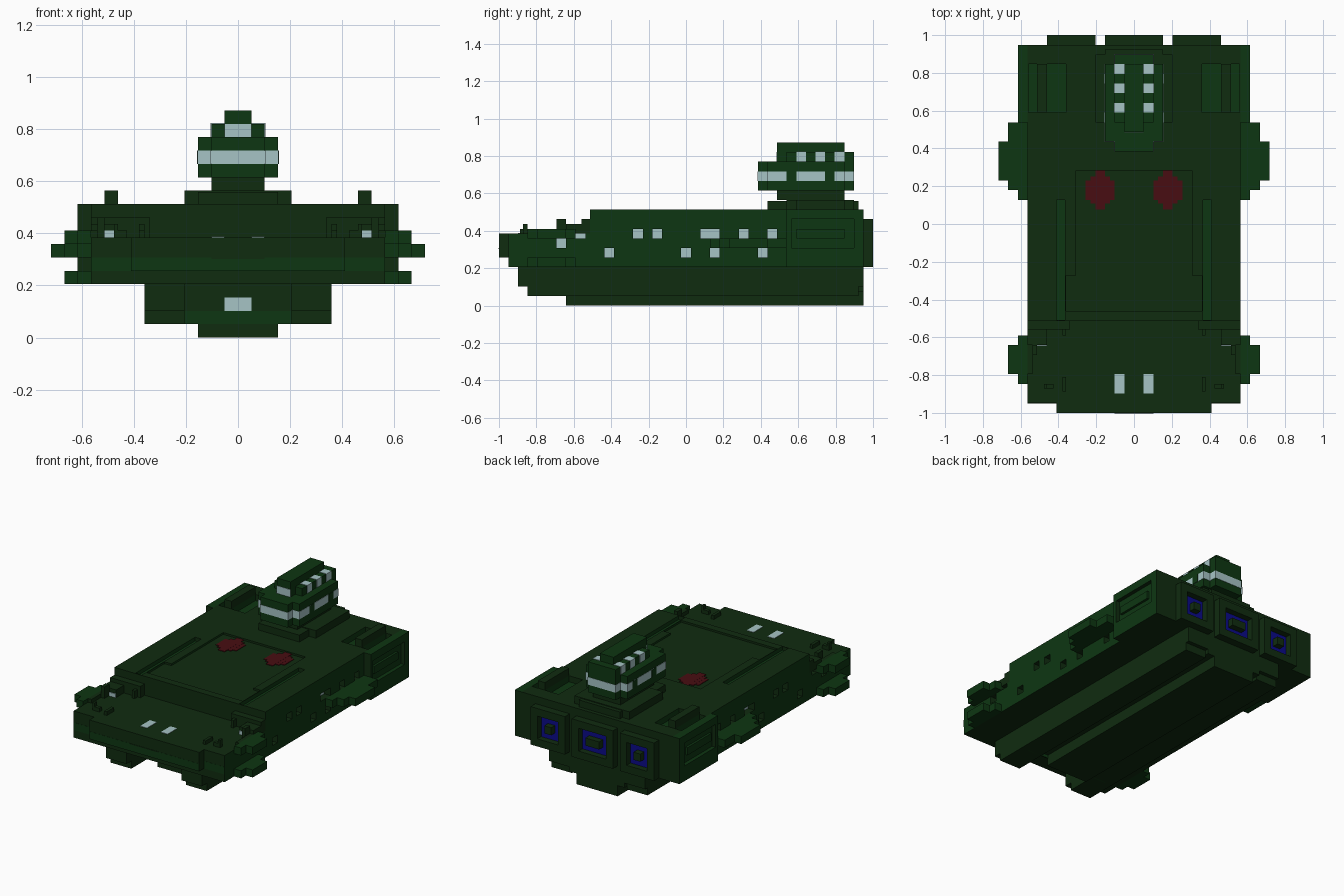
import bpy
import bmesh

UNIT = 2 / 39  # edge of one building block


def make_material(name, color):
    mat = bpy.data.materials.new(name)
    mat.use_nodes = True
    mat.diffuse_color = (*color, 1)
    mat.node_tree.nodes["Principled BSDF"].inputs["Base Color"].default_value = (*color, 1)
    return mat


DARK = make_material("dark green", (.005, .025, .005))
LIGHT = make_material("hull green", (.0042, .037, .006))
GLASS = make_material("pale glass", (.38, .55, .56))
RED = make_material("deck red", (.065, .004, .006))
BLUE = make_material("engine blue", (.003, .003, .25))


def blocks(name, boxes, *materials, mirror=False):
    """Boxes in block units: x range, y range from the bow, z range."""
    mesh = bpy.data.meshes.new(name)
    bm = bmesh.new()
    if mirror:
        boxes = boxes + [((-xs[1], -xs[0]), ys, zs) for xs, ys, zs in boxes]
    for box in boxes:
        verts = bmesh.ops.create_cube(bm, size=1)["verts"]
        for v in verts:
            for axis, (low, high) in enumerate(box):
                v.co[axis] = high if v.co[axis] > 0 else low
            v.co.y -= 19.5
            v.co *= UNIT
    bm.to_mesh(mesh)
    bm.free()
    for mat in materials:
        mesh.materials.append(mat)
    obj = bpy.data.objects.new(name, mesh)
    bpy.context.collection.objects.link(obj)
    return obj


def carve(obj, cutter):
    mod = obj.modifiers.new("carve", "BOOLEAN")
    mod.operation = "DIFFERENCE"
    mod.solver = "EXACT"
    mod.object = cutter
    cutter.hide_render = True
    bpy.context.view_layer.objects.active = obj
    bpy.ops.object.modifier_apply(modifier=mod.name)
    bpy.data.objects.remove(cutter)


def paint(obj, rule):
    for face in obj.data.polygons:
        face.material_index = rule(face.normal, face.center / UNIT)


def wide(half):
    return (-half, half)


cube = bpy.data.objects.get("Cube")
if cube:
    bpy.data.objects.remove(cube)

# Main hull with a low bow deck
hull = blocks("main_hull", [(wide(11), (1, 38), (4, 10))], DARK, LIGHT)
carve(hull, blocks("bow_cutter", [(wide(15), (0, 9.5), (7.5, 12))]))

# Recessed side portholes, as (start, end, sill height)
ports = [(8, 9, 7), (14, 15, 7), (16, 17, 7), (21, 23, 7), (25, 26, 7), (28, 29, 7),
         (6, 7, 6), (11, 12, 5), (19, 20, 5), (22, 23, 5), (27, 28, 5)]
carve(hull, blocks("port_cutter",
                   [((10, 15), (a, b), (z, z + 1)) for a, b, z in ports], mirror=True))
blocks("portholes", [((9.9, 10.1), (a, b), (z, z + 1)) for a, b, z in ports],
       GLASS, mirror=True)

# Sunken deck areas
carve(hull, blocks("pad_cutter", [(wide(6), (14, 25), (9.75, 12))]))
carve(hull, blocks("pad_front_cutter", [(wide(7), (10.5, 14.2), (9.75, 12))]))
carve(hull, blocks("trench_cutter", [((7.1, 8), (9.6, 22), (9.5, 12)),
                                     ((7, 9), (31, 36), (9.2, 12)),
                                     ((10, 10.9), (31, 36), (9.2, 12))], mirror=True))


def hull_rule(normal, spot):
    if abs(normal.x) > .5:
        return 1
    return int(normal.z > .5 and 9 < spot.z < 9.7)


paint(hull, hull_rule)

# Bow
blocks("bow_plate", [(wide(8), (0, 1), (5, 7.5))], DARK)
blocks("bow_band", [(wide(8), (-.02, .5), (5, 6))], LIGHT)
blocks("bow_band_ends", [((8, 11), (.98, 1.5), (5, 6))], LIGHT, mirror=True)
blocks("bow_slot", [(wide(2), (-.05, .5), (5.9, 6))], DARK)
blocks("bow_deck_windows", [((1, 2), (2, 4), (7.4, 7.55))], GLASS, mirror=True)
blocks("bow_cabins", [((6.6, 11), (8.6, 9.5), (7.5, 9)),
                      ((9, 11), (7, 8.6), (7.5, 8.5)),
                      ((10.5, 11), (4, 7), (7.5, 8)),
                      ((10, 10.5), (6, 7), (7.5, 9))], DARK, mirror=True)
blocks("bow_cabin_windows", [((9, 10), (6.9, 7.1), (7.5, 8))], GLASS, mirror=True)
blocks("bow_bollards", [((7, 7.4), (2.2, 3.7), (7.5, 8)),
                        ((8.3, 9.2), (2.5, 3), (7.5, 8)),
                        ((9, 9.3), (2.5, 3), (7.5, 8.5)),
                        ((7, 7.4), (8, 9.5), (7.5, 8.5))], DARK, mirror=True)

# Side pods
blocks("bow_pods", [((11, 12), (3, 8), (4, 5)), ((12, 13), (4, 7), (4, 5)),
                    ((11, 12), (3, 8), (7, 8)), ((12, 13), (4, 7), (7, 8))],
       LIGHT, mirror=True)
blocks("mid_pods", [((11, 12), (22, 30), (6, 7)), ((12, 13), (23, 30), (6, 7)),
                    ((13, 14), (24, 28), (6, 7))], LIGHT, mirror=True)

# Stern side panels with a framed vent
panel = blocks("stern_panels", [((11, 12), (30, 38), (4, 10))], DARK, LIGHT, mirror=True)
carve(panel, blocks("vent_cutter", [((11.5, 15), (30.5, 37), (6, 9))], mirror=True))
paint(panel, lambda normal, spot: int(abs(normal.x) > .5 or normal.z > .5))
blocks("vent_bars", [((11.4, 11.8), (31, 36), (7, 8))], LIGHT, mirror=True)
blocks("deck_rails", [((9, 10), (31, 36), (10, 11))], DARK, mirror=True)

# Underside
blocks("lower_core", [(wide(4), (7, 38), (1.4, 4))], DARK)
blocks("skids", [((4, 7), (3, 37.5), (1, 2)), ((4, 7), (2, 38), (2, 4))],
       DARK, mirror=True)
blocks("keel", [(wide(3), (7, 38), (0, 2))], DARK)
blocks("keel_window", [(wide(1), (6.9, 7.1), (2, 3))], GLASS)
blocks("keel_band", [(wide(6), (6.95, 7.1), (1, 2))], LIGHT)

# Landing pad markings
blocks("pad_markings", [((2, 5), (22, 24), (9.7, 9.82)),
                        ((2.5, 4.5), (21.6, 24.4), (9.7, 9.83)),
                        ((3, 4), (21, 25), (9.7, 9.84))], RED, mirror=True)

# Engines: frame, glowing field and core
for name, middle, half in (("left", 6.5, 2.5), ("centre", 0, 3), ("right", -6.5, 2.5)):
    def across(reach):
        return (middle - reach, middle + reach)

    inner = half - 1
    blocks(name + "_engine_frame",
           [(across(half), (38, 39), (4, 5)), (across(half), (38, 39), (8, 9)),
            ((middle - half, middle - inner), (38, 39), (5, 8)),
            ((middle + inner, middle + half), (38, 39), (5, 8))], DARK)
    blocks(name + "_engine_glow", [(across(inner), (38, 38.2), (5, 8))], BLUE)
    blocks(name + "_engine_core", [(across(inner - 1), (38, 39), (6, 7))], DARK)

# Bridge tower
blocks("tower_base", [(wide(4), (30, 37), (10, 11)), (wide(3), (28, 37.5), (10, 10.9))], DARK)
blocks("tower_neck", [(wide(2), (29, 36), (11, 12))], DARK)


def deck(low, high, grow=0):
    return [(wide(3 + grow), (28 - grow, 36 + grow), (low, high)),
            (wide(2 + grow), (27 - grow, 37 + grow), (low, high))]


blocks("tower_body", deck(12, 15), LIGHT)
blocks("tower_glass", deck(13, 14, .04), GLASS)
blocks("glass_pillars", [((2.5, 3.08), (a, a + 1), (13, 14)) for a in (30, 34)],
       LIGHT, mirror=True)
blocks("upper_bridge", [(wide(2), (30, 37), (15, 16))], LIGHT)
blocks("bridge_roof", [(wide(1), (29, 36), (16, 17))], LIGHT)
blocks("bridge_front", [(wide(1), (29, 30), (15, 16))], LIGHT)
blocks("bridge_front_window", [(wide(1), (28.95, 29.1), (15, 16))], GLASS)
blocks("bridge_windows", [((1, 2.05), (a, a + 1), (15, 16.05)) for a in (31, 33, 35)],
       GLASS, mirror=True)
